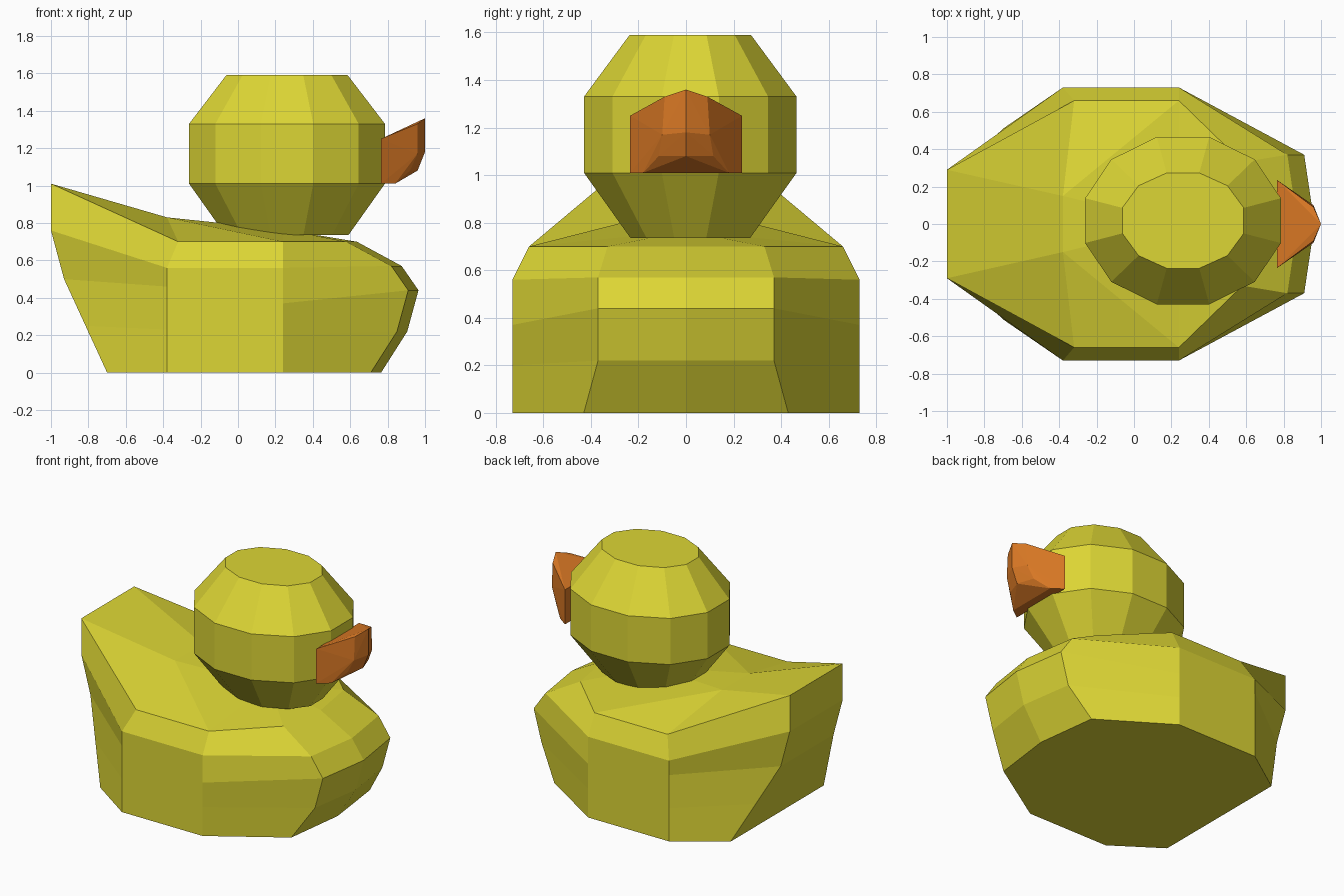
import bpy
import bmesh
from math import cos, sin, pi

old = bpy.data.objects.get("Cube")
if old:
    bpy.data.objects.remove(old, do_unlink=True)


def make_material(name, color):
    mat = bpy.data.materials.new(name)
    mat.use_nodes = True
    mat.diffuse_color = color
    mat.node_tree.nodes["Principled BSDF"].inputs["Base Color"].default_value = color
    return mat


def finish(bm, name, mat):
    """Weld, orient and store a flat-shaded mesh object."""
    bmesh.ops.remove_doubles(bm, verts=bm.verts[:], dist=0.0005)
    bmesh.ops.recalc_face_normals(bm, faces=bm.faces[:])
    mesh = bpy.data.meshes.new(name)
    bm.to_mesh(mesh)
    bm.free()
    mesh.materials.append(mat)
    obj = bpy.data.objects.new(name, mesh)
    bpy.context.collection.objects.link(obj)
    return obj


yellow = make_material("duck yellow", (0.72, 0.67, 0.035, 1))
orange = make_material("beak orange", (0.70, 0.19, 0.018, 1))

# Body: vertical contours of one half, each running from the base up to the rim
tail = [(-.70, .51, 0), (-.815, .40, .25), (-.93, .29, .50), (-1, .29, .76), (-1, .29, 1.01)]
rear = [(-.38, .73, z) for z in (0, .23, .46, .56)] + [(-.32, .66, .70)]
fore = [(.24, .73, z) for z in (0, .20, .37, .56)] + [(.24, .66, .70)]
chest = [(.71, .43, 0), (.85, .37, .22), (.91, .37, .44), (.82, .37, .57), (.58, .33, .70)]
tail_middle = [(x, 0, z) for x, y, z in tail]
prow = [(x + .055, 0, z) for x, y, z in chest]
contours = [tail_middle, tail, rear, fore, chest, prow]

# Back surface: saddle between the raised tail and the chest
saddle, saddle_side, neck = (-.38, 0, .83), (-.38, .15, .83), (.24, 0, .765)
rim = [c[-1] for c in contours]
faces = [
    (rim[0], rim[1], saddle_side, saddle),
    (rim[1], rim[2], saddle_side),
    (rim[2], rim[3], saddle_side),
    (saddle_side, rim[3], neck),
    (saddle, saddle_side, neck),
    (rim[3], rim[4], neck),
    (rim[4], rim[5], neck),
    [c[0] for c in contours],
]
for a, b in zip(contours, contours[1:]):
    for i in range(len(a) - 1):
        faces.append((a[i], b[i], b[i + 1], a[i + 1]))

bm = bmesh.new()
for side in (1, -1):
    for face in faces:
        bm.faces.new([bm.verts.new((x, y * side, z)) for x, y, z in face])
finish(bm, "body", yellow)

# Head: stacked twelve-sided oval rings
SIDES = 12
bm = bmesh.new()
rings = []
for z, rx, ry in ((.735, .34, .26), (1.01, .542, .463), (1.33, .542, .463), (1.59, .336, .264)):
    angles = [(i + .5) * 2 * pi / SIDES for i in range(SIDES)]
    rings.append([bm.verts.new((.262 + rx * cos(t), .018 + ry * sin(t), z)) for t in angles])
for low, high in zip(rings, rings[1:]):
    for i in range(SIDES):
        j = (i + 1) % SIDES
        bm.faces.new((low[i], low[j], high[j], high[i]))
bm.faces.new(rings[0])
bm.faces.new(rings[-1])
finish(bm, "head", yellow)

# Beak: faceted wedge wrapped around its mirrored corner points
middle = [(1, 0, 1.36), (1, 0, 1.18), (.96, 0, 1.08)]
edge = [(.96, .09, 1.33), (.96, .10, 1.17), (.92, .115, 1.08), (.84, .18, 1.01),
        (.765, .235, 1.25), (.765, .235, 1.01)]
bm = bmesh.new()
for p in middle + edge + [(x, -y, z) for x, y, z in edge]:
    bm.verts.new(p)
bmesh.ops.convex_hull(bm, input=bm.verts[:])
finish(bm, "beak", orange)
